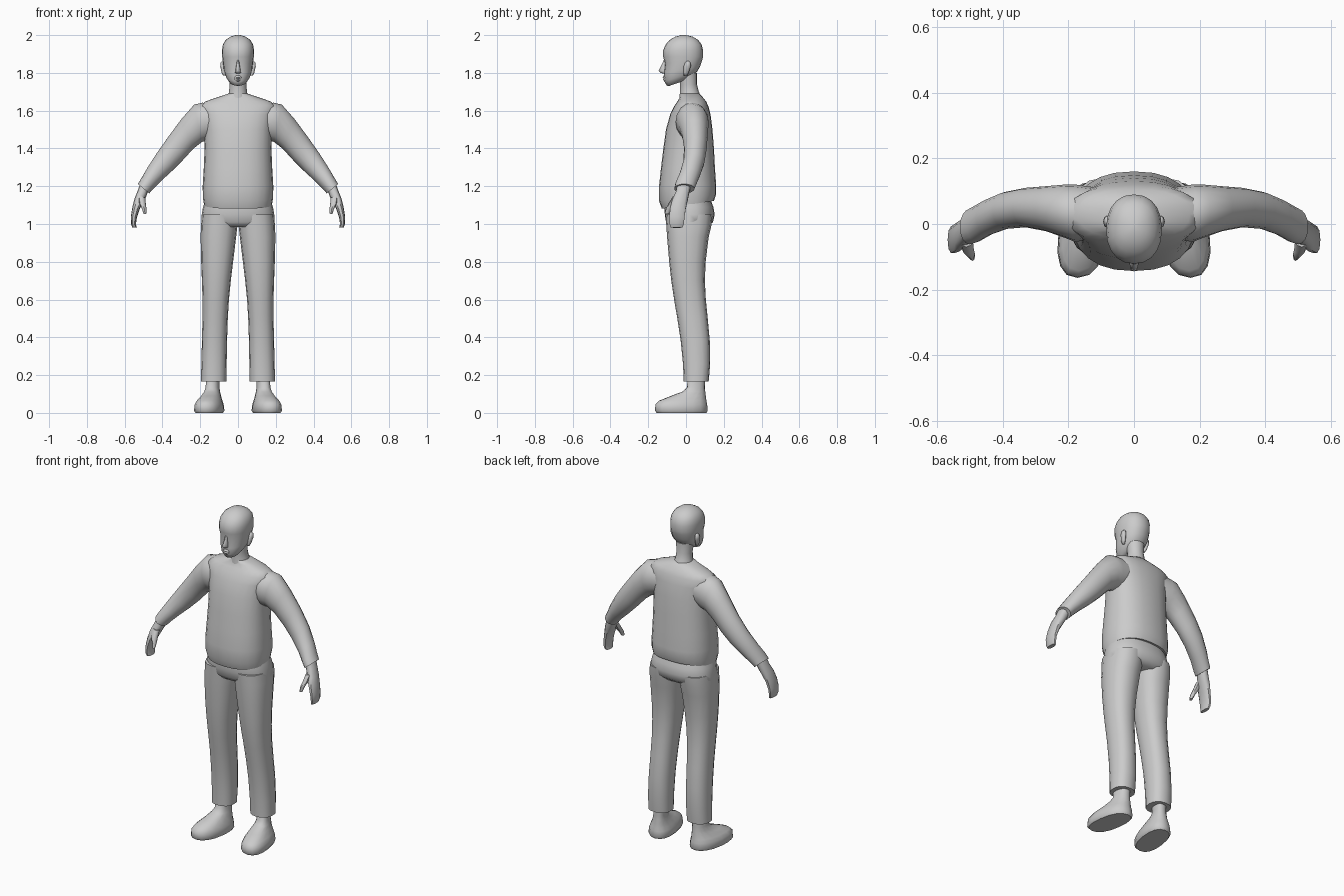
import bpy, bmesh, math

grey = bpy.data.materials.new("light grey")
grey.diffuse_color = (0.6, 0.6, 0.6, 1)


def loft(name, rings, sides=16, side=1, power=1.0, splay=0.0, angle=50):
    """Skin rings (xa, za, xb, zb, y0, y1, tilt): A-B is the ring's width, y0-y1 its depth."""
    bm = bmesh.new()
    loops = []
    for r in rings:
        xa, za, xb, zb, y0, y1 = r[:6]
        tilt = r[6] if len(r) > 6 else 0
        loop = []
        for i in range(sides):
            a = 2 * math.pi * i / sides
            c, s = math.cos(a), math.sin(a)
            u = math.copysign(abs(c) ** power, c) / 2 + 0.5
            v = math.copysign(abs(s) ** power, s) / 2 + 0.5
            y = y0 + (y1 - y0) * v
            x = xa + (xb - xa) * u - splay * y
            loop.append(bm.verts.new((side * x, y, za + (zb - za) * u + tilt * y)))
        loops.append(loop)
    for p, q in zip(loops, loops[1:]):
        for i in range(sides):
            j = (i + 1) % sides
            bm.faces.new((p[i], p[j], q[j], q[i]))
    bm.faces.new(loops[0])
    bm.faces.new(loops[-1])
    bmesh.ops.recalc_face_normals(bm, faces=bm.faces)
    me = bpy.data.meshes.new(name)
    bm.to_mesh(me)
    bm.free()
    me.materials.append(grey)
    ob = bpy.data.objects.new(name, me)
    bpy.context.collection.objects.link(ob)
    bpy.ops.object.select_all(action='DESELECT')
    ob.select_set(True)
    bpy.context.view_layer.objects.active = ob
    bpy.ops.object.shade_smooth_by_angle(angle=math.radians(angle))
    return ob


def level(z, hw, y0, y1, tilt=0, cx=0):
    """Horizontal ring centred on cx."""
    return (cx - hw, z, cx + hw, z, y0, y1, tilt)


def span(z, xa, xb, y0, y1):
    """Horizontal ring from xa to xb."""
    return (xa, z, xb, z, y0, y1)


# Sweater body
loft("sweater", [
    level(1.105, .168, -.115, .135, .15), level(1.10, .18, -.128, .148, .15),
    level(1.14, .186, -.143, .160, .12), level(1.20, .187, -.143, .160),
    level(1.30, .181, -.132, .153), level(1.40, .177, -.120, .148),
    level(1.50, .178, -.106, .140), level(1.58, .188, -.084, .130),
    level(1.625, .205, -.062, .118), level(1.65, .170, -.045, .106),
    level(1.672, .105, -.032, .088), level(1.69, .052, -.030, .070)],
    sides=24, power=.85, angle=60)

# Neck and head
loft("neck", [
    level(1.66, .062, -.036, .085), level(1.70, .047, -.032, .068),
    level(1.74, .045, -.032, .058), level(1.80, .052, -.040, .058)])
loft("head", [
    level(1.762, .030, -.088, .020, .35), level(1.768, .046, -.102, .035, .35),
    level(1.79, .064, -.114, .060, .30), level(1.82, .075, -.117, .075, .20),
    level(1.86, .080, -.111, .086, .10), level(1.885, .084, -.121, .090),
    level(1.92, .085, -.121, .090), level(1.95, .080, -.108, .083),
    level(1.975, .065, -.086, .064), level(1.992, .040, -.056, .035),
    level(2.0, .012, -.025, .000)], sides=20, power=.9, angle=70)
loft("nose", [
    level(1.872, .006, -.116, -.095), level(1.84, .009, -.130, -.095),
    level(1.812, .014, -.145, -.095), level(1.800, .015, -.134, -.095),
    level(1.796, .008, -.120, -.095)], sides=8, angle=70)
loft("lips", [
    level(1.786, .012, -.119, -.09), level(1.776, .022, -.125, -.09),
    level(1.771, .022, -.118, -.09), level(1.765, .020, -.123, -.09),
    level(1.755, .010, -.115, -.09)], sides=8, angle=70)

# Trouser seat
loft("trouser_seat", [
    level(1.13, .172, -.108, .130), level(1.09, .185, -.116, .145),
    level(1.05, .192, -.112, .152), level(1.01, .194, -.106, .143),
    level(.985, .150, -.085, .115)], sides=24, power=.85, angle=60)

for side, tag in ((1, "left"), (-1, "right")):
    # Ear
    loft("ear_" + tag, [
        span(1.785, .066, .078, -.012, .006), span(1.80, .066, .086, -.014, .014),
        span(1.835, .070, .094, -.012, .026), span(1.855, .072, .092, -.004, .024),
        span(1.862, .074, .084, .004, .016)], 8, side, angle=70)
    # Sleeve with cuff
    loft("sleeve_" + tag, [
        (.10, 1.64, .12, 1.46, -.04, .11), (.19, 1.642, .165, 1.44, -.055, .12),
        (.232, 1.632, .19, 1.435, -.042, .12), (.30, 1.555, .235, 1.40, -.022, .115),
        (.37, 1.46, .29, 1.34, -.010, .110), (.43, 1.375, .35, 1.28, -.015, .098),
        (.48, 1.297, .41, 1.225, -.035, .075), (.510, 1.245, .450, 1.185, -.056, .056),
        (.530, 1.212, .470, 1.162, -.062, .045), (.518, 1.205, .478, 1.168, -.05, .03)],
        16, side, angle=60)
    # Hand
    loft("hand_" + tag, [
        (.516, 1.22, .474, 1.18, -.048, .025), (.530, 1.18, .484, 1.15, -.055, .018),
        (.548, 1.135, .502, 1.115, -.075, .010), (.560, 1.085, .522, 1.075, -.086, .000),
        (.567, 1.04, .535, 1.035, -.090, -.006), (.566, 1.00, .540, 1.00, -.088, -.010),
        (.560, .982, .536, .980, -.082, -.018)], 10, side, power=.8)
    # Thumb
    loft("thumb_" + tag, [
        (.530, 1.150, .490, 1.140, -.070, -.030), (.524, 1.110, .488, 1.105, -.094, -.052),
        (.508, 1.080, .484, 1.080, -.106, -.075), (.500, 1.052, .484, 1.055, -.112, -.090)],
        8, side)
    # Trouser leg
    loft("trouser_leg_" + tag, [
        span(1.05, .000, .190, -.108, .140), span(.99, .003, .196, -.104, .134),
        span(.93, .010, .198, -.100, .120), span(.80, .026, .195, -.089, .104),
        span(.70, .038, .191, -.078, .100), span(.60, .048, .188, -.063, .105),
        span(.50, .054, .188, -.046, .115), span(.38, .058, .191, -.028, .126),
        span(.26, .060, .194, -.016, .128), span(.165, .062, .196, -.012, .120),
        span(.165, .082, .176, .008, .102)], 16, side, power=.85, angle=60)
    # Shoe
    loft("shoe_" + tag, [
        span(0, .080, .218, -.155, .108), span(.012, .072, .226, -.164, .115),
        span(.045, .076, .222, -.162, .112), span(.065, .084, .212, -.142, .108),
        span(.090, .094, .194, -.080, .105), span(.112, .102, .184, -.020, .102),
        span(.135, .106, .178, .006, .100), span(.20, .104, .176, .008, .102)],
        16, side, power=.85, splay=.14)
